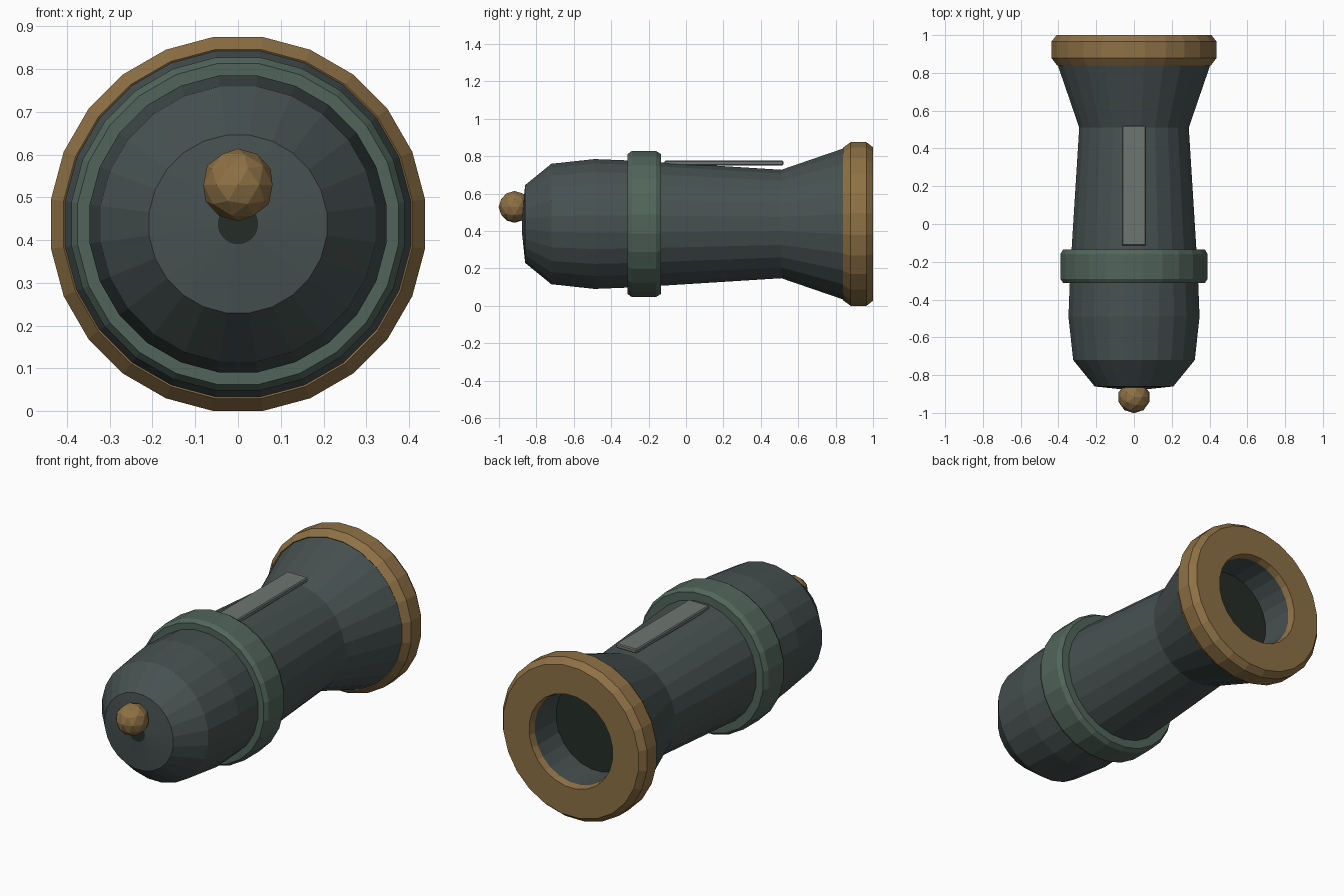
import bpy, bmesh, math

if "Cube" in bpy.data.objects:
    bpy.data.objects.remove(bpy.data.objects["Cube"])

AXIS_Z = 0.4375   # height of the barrel axis
SIDES = 24


def material(name, rgb):
    m = bpy.data.materials.new(name)
    m.diffuse_color = (*rgb, 1)
    m.use_nodes = True
    m.node_tree.nodes["Principled BSDF"].inputs["Base Color"].default_value = m.diffuse_color
    return m


iron = material("dark_iron", (0.062, 0.083, 0.081))
green = material("green_iron", (0.083, 0.13, 0.105))
brass = material("brass", (0.27, 0.165, 0.06))
grey = material("grey_steel", (0.155, 0.18, 0.165))
shadow = material("shadow", (0.018, 0.026, 0.02))


def finish(name, bm, mats):
    bmesh.ops.recalc_face_normals(bm, faces=bm.faces[:])
    me = bpy.data.meshes.new(name)
    bm.to_mesh(me)
    bm.free()
    for m in mats:
        me.materials.append(m)
    ob = bpy.data.objects.new(name, me)
    bpy.context.collection.objects.link(ob)
    return ob


def lathe(name, profile, mats, closed):
    """Spin (flat-to-axis radius, y) points round the y axis; open profiles get end caps."""
    bm = bmesh.new()
    k = 1 / math.cos(math.pi / SIDES)
    rings = []
    for r, y in profile:
        angles = [(i + 0.5) * 2 * math.pi / SIDES for i in range(SIDES)]
        rings.append([bm.verts.new((r * k * math.cos(a), y, AXIS_Z + r * k * math.sin(a)))
                      for a in angles])
    pairs = list(zip(rings, rings[1:]))
    if closed:
        pairs.append((rings[-1], rings[0]))
    for a, b in pairs:
        for i in range(SIDES):
            j = (i + 1) % SIDES
            bm.faces.new((a[i], a[j], b[j], b[i]))
    if not closed:
        for ring in (rings[0], rings[-1]):
            bm.faces.new(ring).material_index = 1
    return finish(name, bm, mats)


# Barrel with flared muzzle and shallow bore; both end discs are dark
lathe("barrel", [(0.047, -0.877), (0.208, -0.86), (0.322, -0.72), (0.347, -0.49),
                 (0.34, -0.31), (0.33, -0.13), (0.29, 0.51), (0.405, 0.845),
                 (0.243, 0.965), (0.243, 0.78)], [iron, shadow], False)

# Raised band round the middle
lathe("middle_band", [(0.33, -0.312), (0.375, -0.312), (0.39, -0.29), (0.39, -0.16),
                      (0.375, -0.135), (0.325, -0.135)], [green], True)

# Brass muzzle ring
lathe("muzzle_ring", [(0.408, 0.84), (0.4375, 0.88), (0.4375, 0.965), (0.41, 1.0),
                      (0.253, 1.0), (0.243, 0.965)], [brass], True)

# Faceted brass knob at the rear
bm = bmesh.new()
bmesh.ops.create_icosphere(bm, subdivisions=2, radius=0.085)
bmesh.ops.translate(bm, verts=bm.verts[:], vec=(0, -0.917, 0.529))
finish("rear_knob", bm, [brass])

# Flat sighting strip on top, with lightly bevelled edges
bm = bmesh.new()
bmesh.ops.create_cube(bm, size=1)
bmesh.ops.scale(bm, verts=bm.verts[:], vec=(0.126, 0.635, 0.025))
bmesh.ops.translate(bm, verts=bm.verts[:], vec=(0, 0.203, 0.764))
bmesh.ops.bevel(bm, geom=bm.edges[:], offset=0.005, segments=1, affect='EDGES')
finish("sight_strip", bm, [grey])
